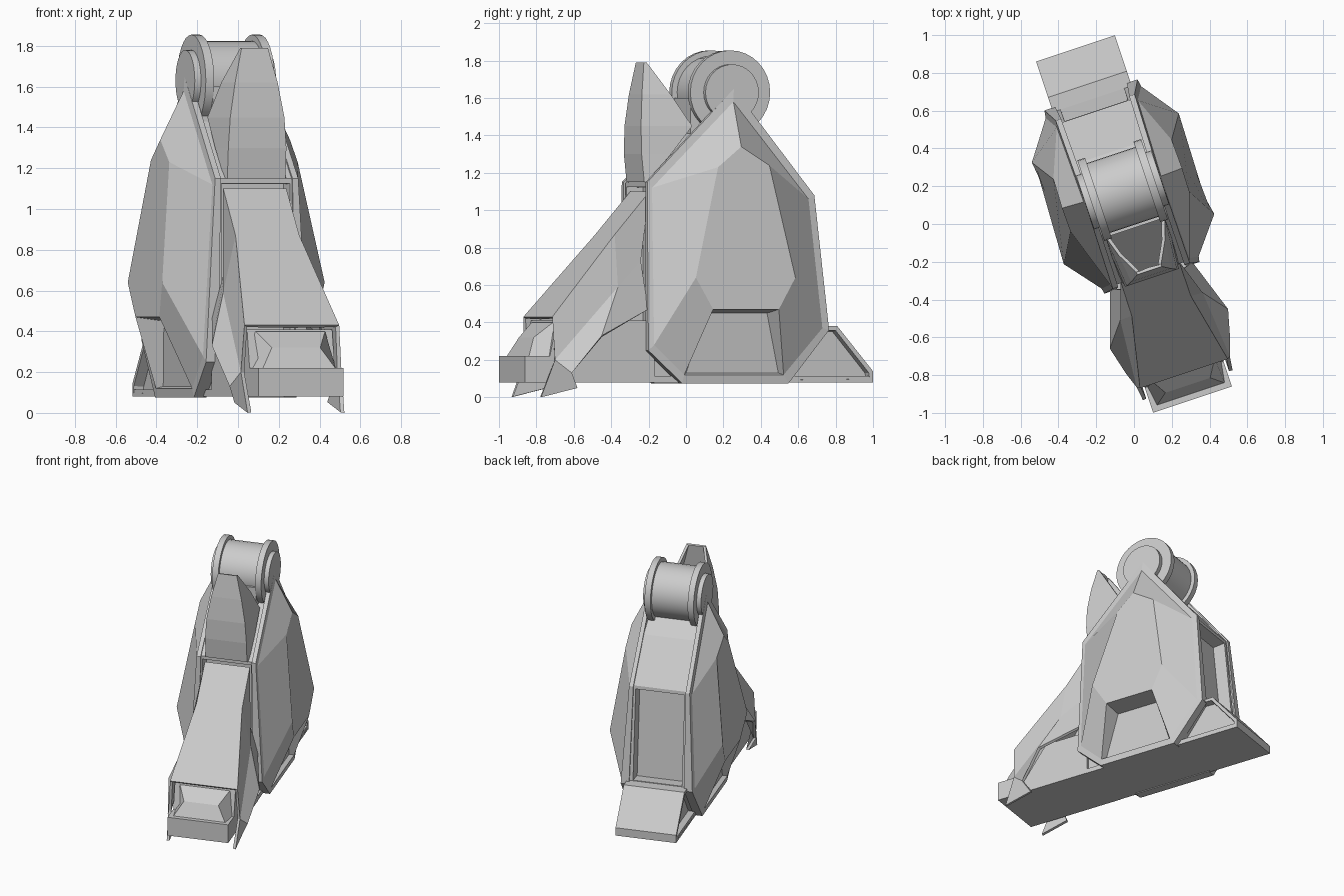
import bpy, bmesh, math
from mathutils import Matrix

if "Cube" in bpy.data.objects:
    bpy.data.objects.remove(bpy.data.objects["Cube"])

TURN = math.atan2(1, 3)   # whole foot is turned about z


def finish(bm, name, mirror=False, wall=0, smooth=False):
    me = bpy.data.meshes.new(name)
    bm.to_mesh(me)
    bm.free()
    ob = bpy.data.objects.new(name, me)
    bpy.context.collection.objects.link(ob)
    ob.rotation_euler.z = TURN
    if mirror:
        ob.modifiers.new("mirror", 'MIRROR')
    if wall:
        mod = ob.modifiers.new("wall", 'SOLIDIFY')
        mod.thickness = wall
        mod.offset = -1
    if smooth:
        bpy.ops.object.select_all(action='DESELECT')
        ob.select_set(True)
        bpy.context.view_layer.objects.active = ob
        bpy.ops.object.shade_smooth_by_angle(angle=math.radians(30))
    return ob


def prism(name, profile, half, recess=(), side_recess=0, rim=0.03, depth=0.06, taper=0):
    """Extrude a (y, z) profile to x = +-half; recess chosen edge faces or both sides."""
    bm = bmesh.new()
    a, b = [[bm.verts.new((s * (half - taper * max(0, z - 1.15)), y, z)) for y, z in profile]
            for s in (-1, 1)]
    n = len(profile)
    quads = [bm.faces.new((a[i], a[(i + 1) % n], b[(i + 1) % n], b[i])) for i in range(n)]
    caps = [bm.faces.new(a), bm.faces.new(b)]
    bmesh.ops.recalc_face_normals(bm, faces=bm.faces)
    cut = [quads[i] for i in recess] + (caps if side_recess else [])
    if cut:
        bmesh.ops.inset_individual(bm, faces=cut, thickness=rim, depth=0)
        bmesh.ops.inset_individual(bm, faces=cut, thickness=0.005, depth=-depth)
    return finish(bm, name)


def shell(name, verts, faces, wall):
    """Right half of an open shell, mirrored and given wall thickness."""
    bm = bmesh.new()
    vs = [bm.verts.new(v) for v in verts]
    for f in faces:
        bm.faces.new([vs[i] for i in f])
    bmesh.ops.recalc_face_normals(bm, faces=bm.faces)
    if sum(f.normal.x * f.calc_area() for f in bm.faces) < 0:
        bmesh.ops.reverse_faces(bm, faces=bm.faces)
    return finish(bm, name, True, wall)


def disc(name, r, x0, x1, mirror):
    bm = bmesh.new()
    m = Matrix.Translation(((x0 + x1) / 2, 0.19, 1.63)) @ Matrix.Rotation(math.pi / 2, 4, 'Y')
    bmesh.ops.create_cone(bm, cap_ends=True, segments=32, radius1=r, radius2=r,
                          depth=x1 - x0, matrix=m)
    return finish(bm, name, mirror, 0, True)


# Central ankle body with recessed front and back panels
prism("ankle_body", [(-.275, .08), (-.275, 1.15), (0, 1.43), (.2, 1.54), (.4, 1.37),
                     (.63, 1.08), (.70, .36), (.49, .08)], 0.202,
      recess=(0, 5), rim=0.035, depth=0.09, taper=0.06)

# Sole, toe block, toe pad and heel
prism("sole", [(-.97, .08), (.97, .08), (.97, .115), (-.97, .115)], 0.218)
prism("toe_block", [(-.98, .08), (-.98, .22), (-.84, .22), (-.80, .41),
                    (-.25, .41), (-.25, .08)], 0.22)
bm = bmesh.new()
lo = [bm.verts.new(p) for p in [(-.19, -.95, .215), (.19, -.95, .215), (.22, -.76, .215), (-.22, -.76, .215)]]
hi = [bm.verts.new(p) for p in [(-.125, -.90, .32), (.125, -.90, .32), (.18, -.81, .40), (-.18, -.81, .40)]]
bm.faces.new(lo[::-1])
bm.faces.new(hi)
for i in range(4):
    j = (i + 1) % 4
    bm.faces.new((lo[i], lo[j], hi[j], hi[i]))
finish(bm, "toe_pad")
prism("heel", [(.45, .08), (.98, .08), (.98, .14), (.78, .38), (.62, .38)], 0.22,
      side_recess=1, rim=0.025, depth=0.05)

# Faceted side armour: rim (outer x, y, z), inset loop, bulged panel, pocket floor
rim = [(.21, .2, 1.65), (.22, .65, 1.08), (.26, .72, .36), (.265, .49, .075),
       (.265, -.11, .075), (.265, -.30, .25), (.215, -.29, 1.15)]
inset = [(.195, 1.58), (.615, 1.06), (.68, .37), (.46, .12), (-.10, .12), (-.27, .28), (-.265, 1.12)]
panel = [(.335, .2, 1.34), (.33, .36, 1.24), (.41, .48, .64), (.40, .39, .47),
         (.40, .02, .47), (.42, -.084, .64), (.332, .07, 1.23)]
pocket = [(.24, .44, .13), (.24, -.08, .13), (.26, .03, .45), (.26, .37, .45)]
verts = [(min(x - .03, .2), y, z) for x, y, z in rim] + rim
verts += [(r[0] + .006, y, z) for r, (y, z) in zip(rim, inset)] + panel + pocket
faces = [(r * 7 + i, r * 7 + (i + 1) % 7, r * 7 + 7 + (i + 1) % 7, r * 7 + 7 + i)
         for r in range(3) for i in range(7) if (r, i) != (2, 3)]
mouth = [17, 18, 25, 24]
faces += [(mouth[i], mouth[(i + 1) % 4], 28 + (i + 1) % 4, 28 + i) for i in range(4)]
faces += [range(21, 28), range(28, 32)]
shell("side_armour", verts, faces, 0.012)

# Sloped instep cover with flared, clawed sides
shell("instep_cover", [
    (0, -.26, 1.10), (.163, -.26, 1.10), (.245, -.835, .43), (0, -.835, .43),
    (.165, -.31, .73), (.23, -.46, .59), (.26, -.825, .20), (.23, -.29, .47),
    (.33, -.585, .33), (.29, -.74, .13), (.25, -.90, 0), (.25, -.695, .05),
    (.165, -.457, .87), (0, -.457, .87)],
    [(0, 1, 12, 13), (13, 12, 2, 3), (1, 4, 5, 12), (12, 5, 6, 2), (4, 7, 8, 5),
     (5, 8, 9, 6), (6, 9, 11, 10)], 0.02)

# Hollow shin fin: rows of (z, front half width, front y, back half width, back y)
rows = [(1.15, .15, -.285, .16, -.27), (1.3, .15, -.30, .165, -.14), (1.45, .14, -.30, .165, -.02),
        (1.62, .11, -.285, .13, -.13), (1.79, .068, -.26, .07, -.245)]
verts, faces = [], []
for k, (z, wf, yf, wb, yb) in enumerate(rows):
    verts += [(0, yf, z), (wf, yf, z), (wb, yb, z)]
    if k:
        faces += [(3 * k - 3 + i, 3 * k - 2 + i, 3 * k + 1 + i, 3 * k + i) for i in (0, 1)]
shell("shin_fin", verts, faces, 0.018)

# Ankle joint: drum, flanges, outer caps and the block below
disc("joint_drum", 0.195, -.14, .14, False)
disc("joint_flange", 0.225, .135, .178, True)
disc("joint_cap", 0.15, .17, .21, True)
prism("joint_block", [(-.02, 1.38), (-.02, 1.6), (.2, 1.6), (.2, 1.38)], 0.136)
